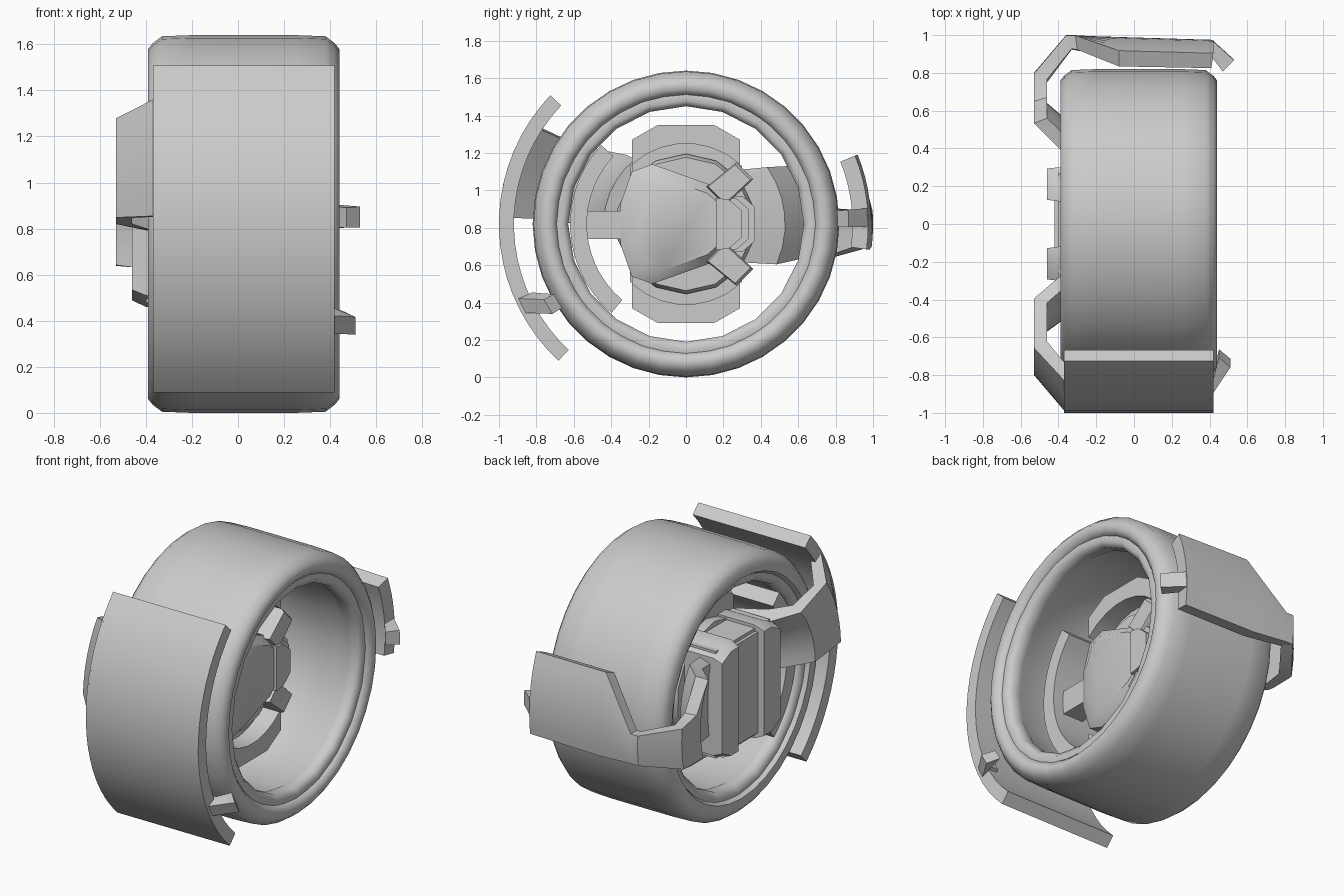
import bpy, bmesh
from math import sin, cos, radians

HUB_Z = 0.82

cube = bpy.data.objects.get("Cube")
if cube:
    bpy.data.objects.remove(cube, do_unlink=True)

grey = bpy.data.materials.new("light grey")
grey.use_nodes = True
tone = (0.6, 0.6, 0.6, 1)
grey.diffuse_color = tone
grey.node_tree.nodes["Principled BSDF"].inputs["Base Color"].default_value = tone


def polar(x, r, degrees):
    a = radians(degrees)
    return (x, r * cos(a), HUB_Z + r * sin(a))


def skin(name, rings, closed=False, angle=32):
    """Bridge equal rings of points, capping the ends unless closed."""
    bm = bmesh.new()
    loops = [[bm.verts.new(p) for p in ring] for ring in rings]
    n = len(loops[0])
    pairs = list(zip(loops, loops[1:]))
    if closed:
        pairs.append((loops[-1], loops[0]))
    else:
        bm.faces.new(loops[0])
        bm.faces.new(loops[-1])
    for a, b in pairs:
        for i in range(n):
            j = (i + 1) % n
            bm.faces.new((a[i], a[j], b[j], b[i]))
    bmesh.ops.recalc_face_normals(bm, faces=bm.faces)
    mesh = bpy.data.meshes.new(name)
    bm.to_mesh(mesh)
    bm.free()
    mesh.materials.append(grey)
    obj = bpy.data.objects.new(name, mesh)
    bpy.context.collection.objects.link(obj)
    bpy.ops.object.select_all(action="DESELECT")
    obj.select_set(True)
    bpy.context.view_layer.objects.active = obj
    bpy.ops.object.shade_smooth_by_angle(angle=radians(angle))
    return obj


def lathe(name, profile, sides, angle):
    """Spin an (x, radius) profile about the axle."""
    rings = [[polar(x, r, 360 * k / sides) for x, r in profile] for k in range(sides)]
    return skin(name, rings, closed=True, angle=angle)


def panel(name, stations, steps=6):
    """Curved plate; a station is outer x, r, inner x, r, start and end angle."""
    rings = []
    for xo, ro, xi, ri, a0, a1 in stations:
        angles = [a0 + (a1 - a0) * k / steps for k in range(steps + 1)]
        rings.append([polar(xo, ro, a) for a in angles]
                     + [polar(xi, ri, a) for a in reversed(angles)])
    return skin(name, rings)


def loft(name, outline, levels, centre=(0, HUB_Z)):
    """Stack scaled copies of a (y, z) outline along x."""
    cy, cz = centre
    return skin(name, [[(x, cy + (y - cy) * s, cz + (z - cz) * s) for y, z in outline]
                       for x, s in levels])


def flip(outline):
    return [(y, 2 * HUB_Z - z) for y, z in outline]


# Tyre with rounded shoulders, and the ridged rim inside it
lathe("tyre", [(-0.39, 0.70), (-0.39, 0.76), (-0.37, 0.785), (-0.33, 0.815),
               (-0.2, 0.82), (0.25, 0.82), (0.38, 0.815), (0.42, 0.785),
               (0.44, 0.76), (0.44, 0.72), (0.41, 0.69), (0.2, 0.68), (-0.36, 0.68)], 36, 50)
lathe("rim", [(-0.36, 0.71), (-0.37, 0.67), (-0.34, 0.63), (-0.28, 0.63),
              (-0.22, 0.66), (0.27, 0.66), (0.33, 0.63), (0.39, 0.63),
              (0.42, 0.66), (0.41, 0.70)], 20, 60)

# Front fender, its side arm and retaining clip
panel("front_fender", [(-0.37, 1.0, -0.37, 0.92, 136.5, 227),
                       (0.42, 1.0, 0.42, 0.92, 136.5, 227)], 18)
panel("front_arm", [(-0.36, 1.0, -0.33, 0.93, 147, 178),
                    (-0.53, 0.80, -0.46, 0.76, 145, 178),
                    (-0.53, 0.54, -0.46, 0.57, 137, 180),
                    (-0.39, 0.42, -0.35, 0.49, 131, 184),
                    (-0.18, 0.34, -0.16, 0.44, 128, 188)])
panel("front_clip", [(0.36, 0.98, 0.36, 0.90, 204, 209),
                     (0.42, 0.98, 0.42, 0.90, 204, 209),
                     (0.51, 0.86, 0.45, 0.80, 208, 214)], 2)

# Back fender narrowing into a strap, its arm and clip
panel("back_fender", [(-0.36, 1.0, -0.33, 0.93, -7, 4),
                      (-0.31, 1.0, -0.30, 0.925, -7, 4),
                      (-0.08, 0.99, -0.08, 0.90, -8, 22),
                      (0.42, 0.975, 0.41, 0.89, -8, 22)], 8)
panel("back_arm", [(-0.36, 1.0, -0.33, 0.93, -7, 4),
                   (-0.53, 0.80, -0.46, 0.77, -13, 6),
                   (-0.53, 0.66, -0.46, 0.68, -16, 10),
                   (-0.53, 0.61, -0.46, 0.64, -17, 29),
                   (-0.39, 0.48, -0.33, 0.53, -24, 35),
                   (-0.36, 0.28, -0.28, 0.30, -42, 66)])
panel("back_clip", [(0.38, 0.97, 0.38, 0.89, -1, 5),
                    (0.42, 0.97, 0.41, 0.89, -1, 5),
                    (0.53, 0.87, 0.47, 0.81, -1, 5)], 2)

# Curved guard inside the front of the wheel, with its bracket
panel("inner_guard", [(-0.34, 0.62, -0.34, 0.53, 137, 230),
                      (0.16, 0.62, 0.16, 0.53, 137, 230)], 14)
loft("guard_bracket", [(-0.56, 0.74), (-0.30, 0.74), (-0.30, 0.89), (-0.56, 0.89)],
     [(-0.05, 1), (0.09, 1)])

# Tall housing plate in the middle, with an arched hood above and below
crown = [(-0.29, 1.27), (-0.15, 1.35), (0.15, 1.35), (0.29, 1.27)]
loft("housing_plate", crown + flip(crown)[::-1], [(-0.14, 0.95), (-0.10, 1), (-0.02, 1)])
hood = crown + [polar(0, 0.43, 48 + 12 * k)[1:] for k in range(8)]
for outline, label in ((hood, "upper"), (flip(hood), "lower")):
    loft(label + "_hood", outline, [(-0.06, 1), (0.10, 1)])

# Motor body reaching outward, carrying two raised ribs beside a channel
body = [(-0.27, 0.48), (0.27, 0.48), (0.27, 1.16), (-0.27, 1.16)]
loft("motor_body", body, [(-0.10, 1), (-0.40, 1)])
for side, label in ((1, "back"), (-1, "front")):
    rib = [(side * 0.12, 0.46), (side * 0.20, 0.46), (side * 0.30, 0.51),
           (side * 0.30, 1.13), (side * 0.20, 1.18), (side * 0.12, 1.18)]
    loft(label + "_rib", rib, [(-0.10, 1), (-0.40, 1), (-0.46, 0.92)],
         (side * 0.22, HUB_Z))
loft("rib_channel", [(-0.14, 0.50), (0.14, 0.50), (0.14, 1.14), (-0.14, 1.14)],
     [(-0.36, 1), (-0.42, 1)])

# Hub disc and faceted cap
disc = [polar(0, 0.375, 360 * (k + 0.5) / 14)[1:] for k in range(14)]
loft("hub_disc", disc, [(-0.2, 1), (0.0, 1), (0.04, 0.95)])
cap = [(-0.35, 0.93), (-0.29, 1.10), (-0.18, 1.14), (0.13, 1.03), (0.23, 0.94)]
cap += flip(cap)[::-1]
loft("hub_cap", cap, [(0.0, 1), (0.09, 1), (0.14, 0.78)], (0.06, HUB_Z))

# Paired diagonal lugs and nested ridges on the back of the hub
lug = [(0.11, 1.02), (0.27, 1.15), (0.36, 1.06), (0.21, 0.92)]
for outline, label in ((lug, "upper"), (flip(lug), "lower")):
    loft(label + "_lug", outline, [(-0.08, 1), (0.12, 1), (0.14, 0.9)], (0.2, outline[0][1]))
for i, edge in enumerate((0.37, 0.335, 0.30)):
    half = [(0.16, HUB_Z + 0.14), (edge - 0.07, HUB_Z + 0.15 - 0.01 * i),
            (edge, HUB_Z + 0.09 - 0.01 * i)]
    loft("hub_ridge_" + str(i + 1), half + flip(half)[::-1],
         [(-0.06, 1), (0.09 + 0.035 * i, 1)])
